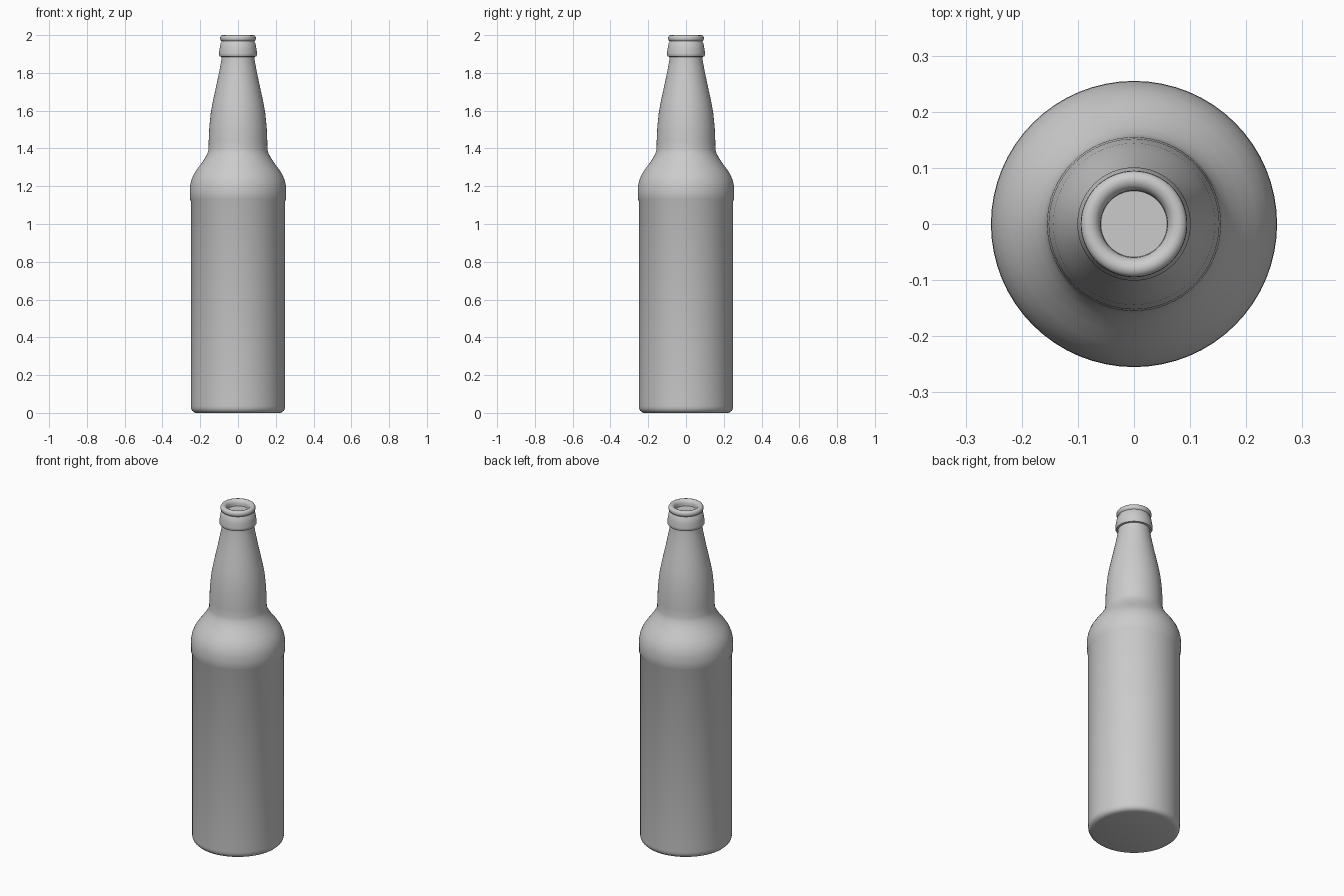
import bpy, math

cube = bpy.data.objects.get("Cube")
if cube:
    bpy.data.objects.remove(cube, do_unlink=True)

SEGMENTS = 64

# Single grey colour
grey = bpy.data.materials.new("plain grey")
grey.use_nodes = True
colour = (0.6, 0.6, 0.6, 1)
grey.diffuse_color = colour
grey.node_tree.nodes["Principled BSDF"].inputs["Base Color"].default_value = colour


def lathe(name, profile):
    """Spin a (radius, height) profile around z and cap both ends."""
    verts = [(r * math.cos(2 * math.pi * i / SEGMENTS),
              r * math.sin(2 * math.pi * i / SEGMENTS), z)
             for r, z in profile for i in range(SEGMENTS)]
    faces = []
    for ring in range(len(profile) - 1):
        a, b = ring * SEGMENTS, (ring + 1) * SEGMENTS
        for i in range(SEGMENTS):
            j = (i + 1) % SEGMENTS
            faces.append((a + i, a + j, b + j, b + i))
    last = (len(profile) - 1) * SEGMENTS
    faces.append(tuple(reversed(range(SEGMENTS))))
    faces.append(tuple(range(last, last + SEGMENTS)))
    mesh = bpy.data.meshes.new(name)
    mesh.from_pydata(verts, [], faces)
    mesh.materials.append(grey)
    obj = bpy.data.objects.new(name, mesh)
    bpy.context.collection.objects.link(obj)
    bpy.ops.object.select_all(action="DESELECT")
    obj.select_set(True)
    bpy.context.view_layer.objects.active = obj
    bpy.ops.object.shade_smooth_by_angle(angle=math.radians(40))
    return obj


# Rounded base and straight body
base = [(0.222, 0), (0.234, 0.004), (0.243, 0.012), (0.248, 0.024), (0.249, 0.038)]
body = [(0.249, 1.12)]
# Shoulder bulge that narrows to the neck
shoulder = [(0.254, 1.13), (0.255, 1.17), (0.254, 1.2), (0.248, 1.23),
            (0.236, 1.26), (0.217, 1.29), (0.194, 1.32), (0.174, 1.35),
            (0.161, 1.375), (0.156, 1.395)]
# Tapered neck
neck = [(0.155, 1.44), (0.152, 1.51), (0.144, 1.59), (0.133, 1.65),
        (0.12, 1.71), (0.107, 1.77), (0.095, 1.83), (0.088, 1.87), (0.087, 1.885)]
# Collar ring under the lip
collar = [(0.097, 1.887), (0.101, 1.895), (0.101, 1.905), (0.097, 1.93),
          (0.093, 1.955), (0.088, 1.962), (0.087, 1.968)]
# Rounded lip, turning down to a shallow recessed disc
lip = [(0.092, 1.972), (0.095, 1.98), (0.094, 1.99), (0.089, 1.997),
       (0.08, 2.0), (0.07, 1.997), (0.063, 1.99), (0.06, 1.98), (0.059, 1.965)]

lathe("bottle", base + body + shoulder + neck + collar + lip)
